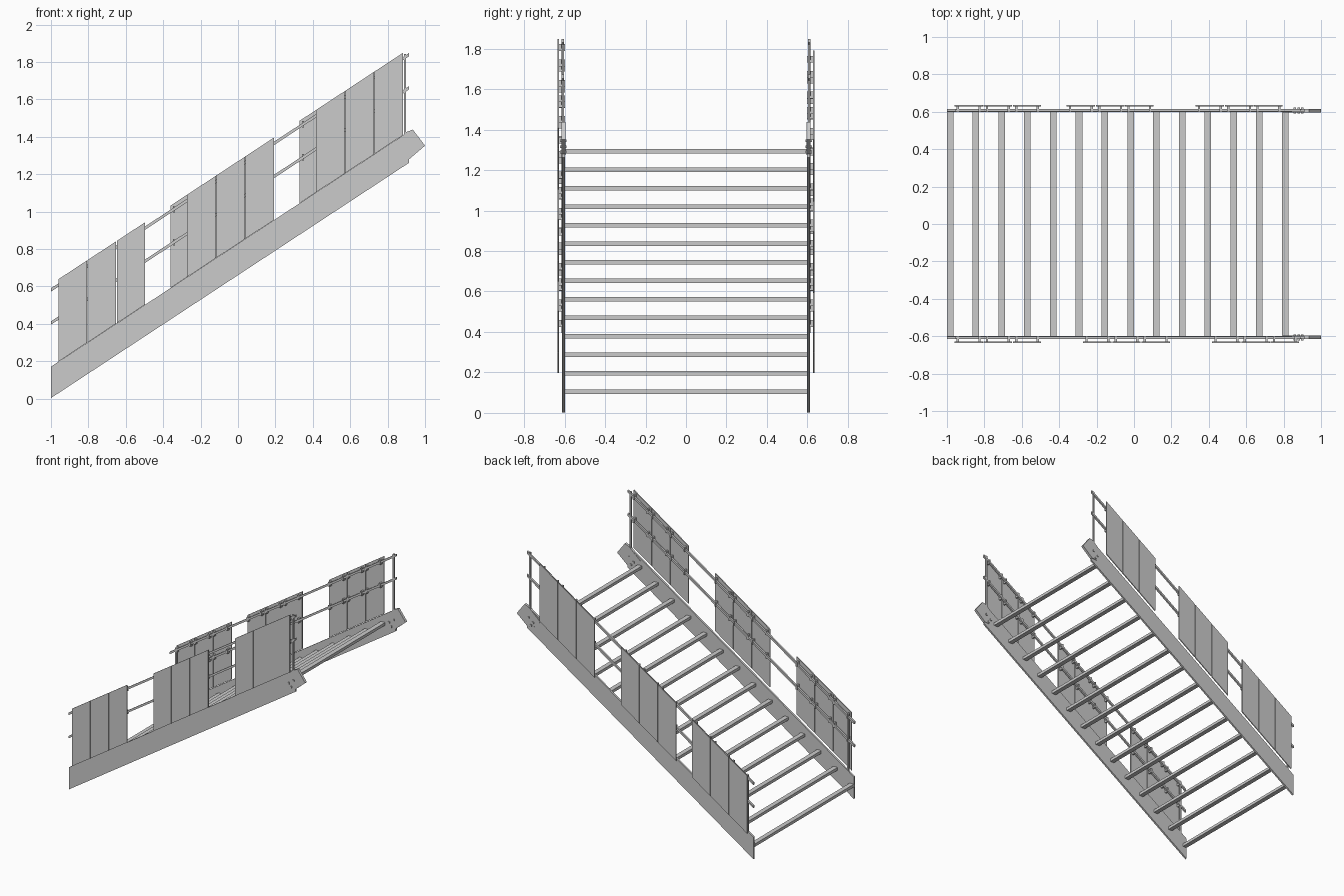
import bpy, bmesh, math

if "Cube" in bpy.data.objects:
    bpy.data.objects.remove(bpy.data.objects["Cube"])

SLOPE = 0.657  # rise per unit of x


def prism(bm, pts, y0, y1):
    """Extrude an x-z outline from y0 to y1."""
    a = [bm.verts.new((x, y0, z)) for x, z in pts]
    b = [bm.verts.new((x, y1, z)) for x, z in pts]
    n = len(pts)
    bm.faces.new(a)
    bm.faces.new(b[::-1])
    for i in range(n):
        j = (i + 1) % n
        bm.faces.new((a[j], a[i], b[i], b[j]))


def box(bm, x, z, w, h, y0, y1):
    prism(bm, [(x - w / 2, z - h / 2), (x + w / 2, z - h / 2),
               (x + w / 2, z + h / 2), (x - w / 2, z + h / 2)], y0, y1)


def sloped(bm, x0, x1, base, h, y0, y1):
    """Parallelogram strip following the stair; base is its lower z at x = -1."""
    za, zb = base + SLOPE * (x0 + 1), base + SLOPE * (x1 + 1)
    prism(bm, [(x0, za), (x1, zb), (x1, zb + h), (x0, za + h)], y0, y1)


def finish(bm, name):
    bmesh.ops.recalc_face_normals(bm, faces=bm.faces)
    me = bpy.data.meshes.new(name)
    bm.to_mesh(me)
    bm.free()
    ob = bpy.data.objects.new(name, me)
    bpy.context.collection.objects.link(ob)


# treads
bm = bmesh.new()
for i in range(14):
    box(bm, -0.983 + i * 0.1378, 0.104 + i * 0.0915, 0.035, 0.022, -0.598, 0.598)
finish(bm, "treads")

panel_starts = {"front": (-0.96, -0.272, 0.418), "back": (-0.96, -0.36, 0.33)}

for side, s in (("front", -1), ("back", 1)):
    # stringer plate
    bm = bmesh.new()
    sloped(bm, -1.0, 0.915, 0.003, 0.168, s * 0.598, s * 0.612)
    finish(bm, side + "_stringer")

    # tilted end plate with bolt heads
    bm = bmesh.new()
    prism(bm, [(0.80, 1.335), (0.865, 1.275), (0.915, 1.28), (1.0, 1.352),
               (0.935, 1.438), (0.90, 1.425)], s * 0.596, s * 0.616)
    for x, z in ((0.86, 1.315), (0.90, 1.345), (0.88, 1.29)):
        box(bm, x, z, 0.014, 0.014, s * 0.59, s * 0.622)
    finish(bm, side + "_end_plate")

    # two handrails
    bm = bmesh.new()
    for base in (0.395, 0.572):
        sloped(bm, -1.0, 0.915, base, 0.018, s * 0.602, s * 0.616)
    finish(bm, side + "_rails")

    # slim end posts
    bm = bmesh.new()
    for x in (-0.948, 0.893):
        z = SLOPE * (x + 1)
        box(bm, x, z + 0.37, 0.012, 0.46, s * 0.602, s * 0.612)
    finish(bm, side + "_posts")

    # cladding panels of three boards, with clips holding them to the rails
    boards, clips = bmesh.new(), bmesh.new()
    for x0 in panel_starts[side]:
        for k in range(3):
            a = x0 + k * 0.156
            sloped(boards, a, a + 0.152, 0.172, 0.44, s * 0.627, s * 0.635)
            for base in (0.404, 0.581):
                for x in (a + 0.018, a + 0.134):
                    z = base + SLOPE * (x + 1)
                    box(clips, x, z, 0.012, 0.034, s * 0.599, s * 0.628)
    finish(boards, side + "_boards")
    finish(clips, side + "_clips")
